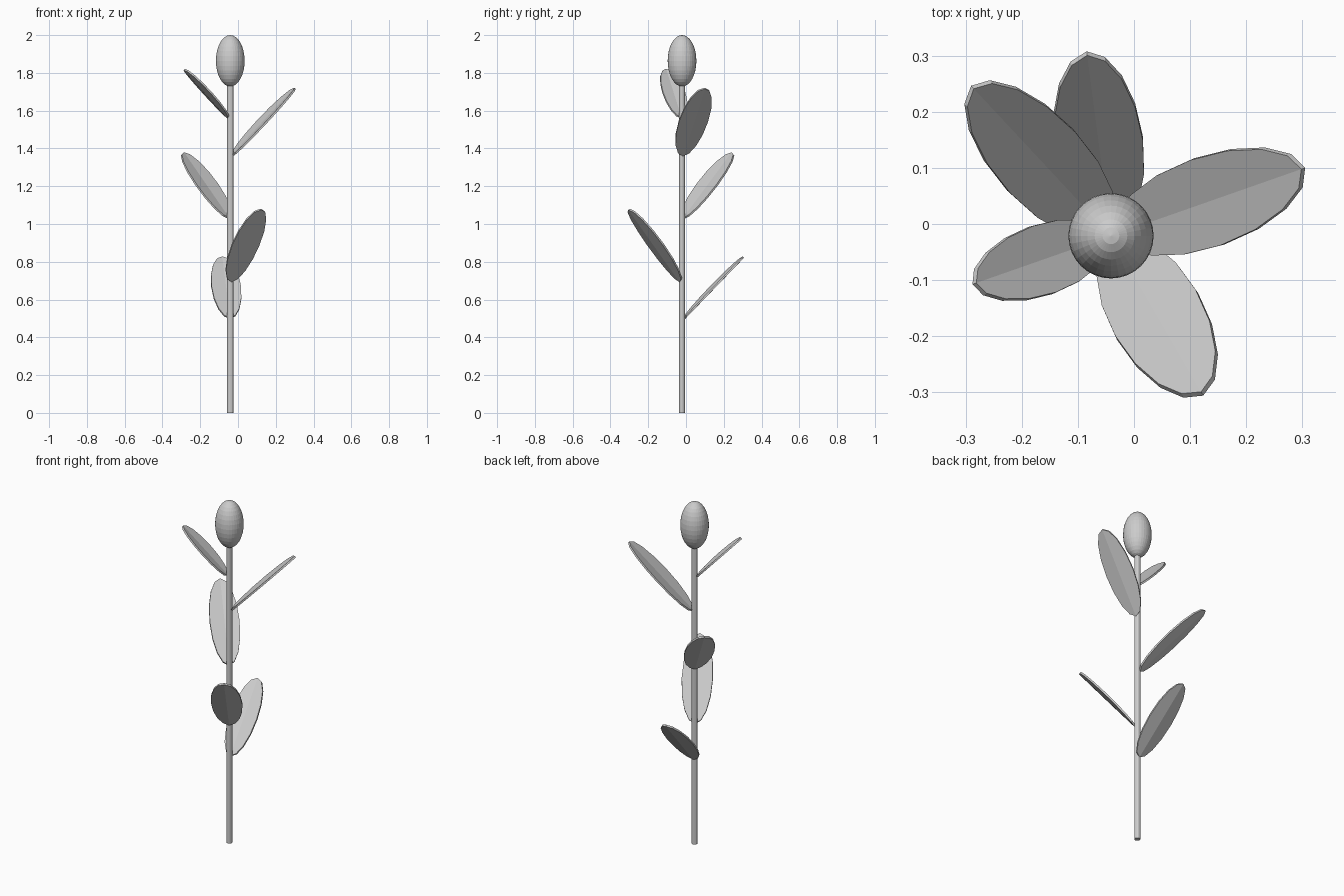
import bpy, bmesh, math
from mathutils import Vector

if "Cube" in bpy.data.objects:
    bpy.data.objects.remove(bpy.data.objects["Cube"])

CX, CY = -0.041, -0.021   # stem axis

# Stem
bpy.ops.mesh.primitive_cylinder_add(vertices=12, radius=0.016, depth=1.76,
                                    location=(CX, CY, 0.88))
bpy.context.object.name = "stem"

# Bud
bpy.ops.mesh.primitive_uv_sphere_add(segments=32, ring_count=16, radius=1,
                                     location=(CX, CY, 1.864))
bud = bpy.context.object
bud.name = "bud"
bud.scale = (0.076, 0.076, 0.136)


def leaf(name, z0, z1, azimuth, reach, half_width, sides=16, fold=0.008):
    """Elliptical leaf, slightly folded along the midrib, rising from the stem."""
    a = math.radians(azimuth)
    out = Vector((math.cos(a), math.sin(a), 0))
    base = Vector((CX, CY, z0)) + out * 0.012
    tip = Vector((CX, CY, z1)) + out * reach
    along = tip - base
    side = Vector((-math.sin(a), math.cos(a), 0))
    up = along.cross(side).normalized()
    bm = bmesh.new()
    ring = []
    for i in range(sides):
        t = 2 * math.pi * i / sides
        w = math.sin(t)
        p = base + along * (0.5 + 0.5 * math.cos(t)) + side * half_width * w
        ring.append(bm.verts.new(p + up * fold * abs(w)))
    h = sides // 2
    bm.faces.new(ring[:h + 1])
    bm.faces.new(ring[h:] + ring[:1])
    bmesh.ops.recalc_face_normals(bm, faces=bm.faces)
    mesh = bpy.data.meshes.new(name)
    bm.to_mesh(mesh)
    bm.free()
    ob = bpy.data.objects.new(name, mesh)
    bpy.context.collection.objects.link(ob)
    mod = ob.modifiers.new("thickness", 'SOLIDIFY')
    mod.thickness = 0.01
    mod.offset = 0


# Leaves: base height, tip height, direction, reach, half width
for n, spec in enumerate([
    (0.500, 0.825, 97.5, 0.328, 0.079),
    (0.695, 1.078, 300.0, 0.325, 0.083),
    (1.030, 1.376, 133.0, 0.362, 0.080),
    (1.362, 1.718, 19.3, 0.363, 0.081),
    (1.562, 1.818, 199.3, 0.258, 0.063),
], 1):
    leaf(f"leaf_{n}", *spec)
